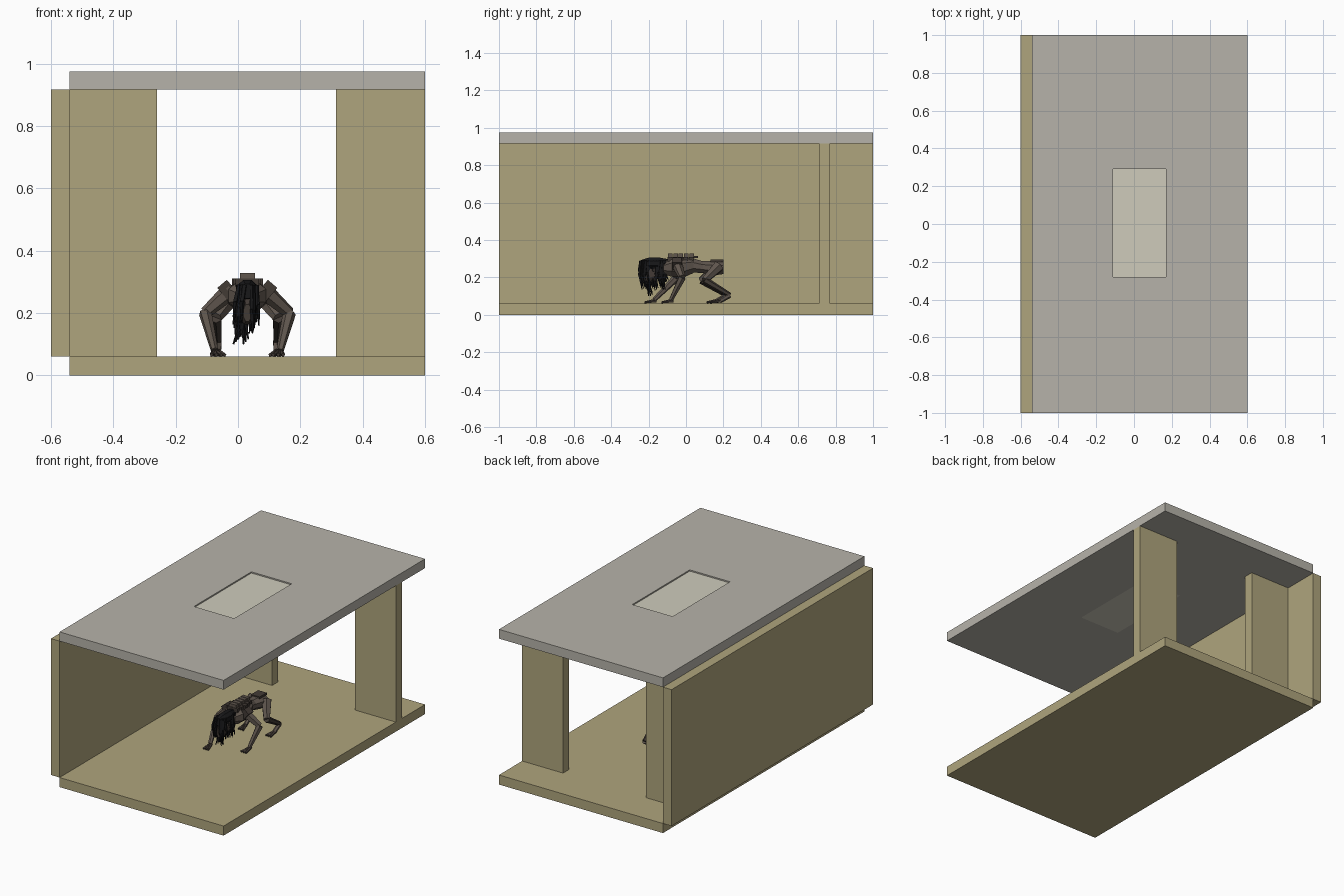
import bpy, bmesh, random
from mathutils import Vector, Matrix

random.seed(4)
cube = bpy.data.objects.get("Cube")
if cube:
    bpy.data.objects.remove(cube, do_unlink=True)


def material(name, rgb):
    m = bpy.data.materials.new(name)
    m.use_nodes = True
    col = (*rgb, 1)
    m.diffuse_color = col
    m.node_tree.nodes["Principled BSDF"].inputs["Base Color"].default_value = col
    return m


TAN = material("tan_plaster", (0.43, 0.375, 0.205))
GREY = material("grey_concrete", (0.47, 0.45, 0.40))
PANE = material("pale_pane", (0.62, 0.60, 0.50))
SKIN = material("brown_skin", (0.115, 0.092, 0.075))
DARK = material("dark_brown_hide", (0.055, 0.043, 0.036))
HAIR = material("black_hair", (0.009, 0.009, 0.010))


def finish(name, bm, mat):
    bmesh.ops.recalc_face_normals(bm, faces=bm.faces)
    me = bpy.data.meshes.new(name)
    bm.to_mesh(me)
    bm.free()
    me.materials.append(mat)
    ob = bpy.data.objects.new(name, me)
    bpy.context.collection.objects.link(ob)
    return ob


def box(name, x, y, z, mat):
    """Box from (low, high) ranges."""
    bm = bmesh.new()
    size = [b - a for a, b in (x, y, z)]
    mid = [(a + b) / 2 for a, b in (x, y, z)]
    bmesh.ops.create_cube(bm, size=1, matrix=Matrix.Translation(mid) @ Matrix.Diagonal((*size, 1)))
    return finish(name, bm, mat)


def add_limb(bm, a, b, r1, r2, sides=6):
    """Tapered prism between two points."""
    a, b = Vector(a), Vector(b)
    rot = (b - a).to_track_quat("Z", "Y").to_matrix().to_4x4()
    bmesh.ops.create_cone(bm, cap_ends=True, segments=sides, radius1=r1, radius2=r2,
                          depth=(b - a).length, matrix=Matrix.Translation((a + b) / 2) @ rot)


def chain(name, points, radii, mat, sides=6):
    """Jointed run of tapered prisms."""
    bm = bmesh.new()
    for i in range(len(points) - 1):
        add_limb(bm, points[i], points[i + 1], radii[i], radii[i + 1], sides)
    return finish(name, bm, mat)


def loft(name, sections, mat, sides=8):
    """Hull along y from sections (y, centre z, half width, half height)."""
    import math
    bm = bmesh.new()
    rings = []
    for y, z, w, h in sections:
        rings.append([bm.verts.new((CX + w * math.cos(t), y, z + h * math.sin(t)))
                      for t in (2 * math.pi * (i + 0.5) / sides for i in range(sides))])
    for r, s in zip(rings, rings[1:]):
        for i in range(sides):
            j = (i + 1) % sides
            bm.faces.new((r[i], r[j], s[j], s[i]))
    bm.faces.new(rings[0])
    bm.faces.new(rings[-1])
    return finish(name, bm, mat)


# Room: floor, side wall, two rear wall pieces
box("floor", (-0.54, 0.6), (-1, 1), (0, 0.06), TAN)
box("side_wall", (-0.6, -0.54), (-1, 1), (0.06, 0.917), TAN)
for side, span in (("right", (-0.54, -0.26)), ("left", (0.315, 0.6))):
    box("rear_wall_" + side, span, (0.71, 0.77), (0.06, 0.917), TAN)

# Roof framed around a skylight opening, with a pane set slightly lower
ROOF = (0.917, 0.975)
OX, OY = (-0.11, 0.17), (-0.28, 0.29)
bm = bmesh.new()
xs, ys = (-0.54, *OX, 0.6), (-1, *OY, 1)
grid = [[bm.verts.new((x, y, ROOF[0])) for y in ys] for x in xs]
for i in range(3):
    for j in range(3):
        if (i, j) != (1, 1):
            bm.faces.new((grid[i][j], grid[i + 1][j], grid[i + 1][j + 1], grid[i][j + 1]))
ext = bmesh.ops.extrude_face_region(bm, geom=bm.faces[:])
top = [v for v in ext["geom"] if isinstance(v, bmesh.types.BMVert)]
bmesh.ops.translate(bm, verts=top, vec=(0, 0, ROOF[1] - ROOF[0]))
bmesh.ops.dissolve_limit(bm, angle_limit=0.01, verts=bm.verts, edges=bm.edges)
finish("roof", bm, GREY)
box("skylight_pane", OX, OY, (ROOF[0], 0.967), PANE)

# Crawling creature: torso, waist and hips
CX = 0.03
loft("torso", [(-0.12, 0.25, 0.035, 0.035), (-0.08, 0.255, 0.065, 0.055),
               (-0.01, 0.255, 0.07, 0.058), (0.04, 0.265, 0.05, 0.045)], SKIN)
loft("waist_and_hips", [(0.03, 0.265, 0.045, 0.042), (0.09, 0.255, 0.038, 0.034),
                        (0.15, 0.25, 0.055, 0.042), (0.2, 0.25, 0.045, 0.035)], SKIN)

# Overlapping plates along the back
for i in range(5):
    y = -0.1 + i * 0.029
    w = 0.05 - 0.006 * abs(i - 2)
    box("back_plate", (CX - w, CX + w), (y, y + 0.025), (0.285, 0.31), DARK)
    box("spine_ridge", (CX - 0.024, CX + 0.024), (y + 0.003, y + 0.027), (0.305, 0.328), SKIN)
box("spine_spur", (CX - 0.008, CX + 0.008), (0.03, 0.065), (0.305, 0.315), DARK)
box("rump_plate", (CX - 0.03, CX + 0.03), (0.13, 0.2), (0.282, 0.295), DARK)

# Legs, staggered front to back on each side
for side, s, step in (("right", -1, -0.09), ("left", 1, 0.0)):
    def p(x, y, z):
        return (CX + s * x, y, z)
    hand = -0.08 + step
    elbow = p(0.135, -0.02 + step / 3, 0.2)
    chain("upper_arm_" + side, [p(0.05, -0.05, 0.275), elbow], [0.03, 0.019], SKIN)
    chain("forearm_" + side, [elbow, p(0.105, hand, 0.08)], [0.021, 0.012], SKIN)
    shoulder = box("shoulder_plate_" + side, (-0.02, 0.02), (-0.025, 0.025), (-0.028, 0.028), DARK)
    shoulder.location = p(0.063, -0.05, 0.272)
    shoulder.rotation_euler = (0, s * 0.7, 0)
    knee = p(0.10, 0.10 + step / 5, 0.185)
    heel = p(0.095, 0.235 + step / 5, 0.105)
    chain("thigh_" + side, [p(0.045, 0.175, 0.26), knee], [0.032, 0.02], SKIN)
    chain("shin_" + side, [knee, heel], [0.02, 0.013], DARK)
    foot = 0.18 + step / 5
    chain("hind_foot_" + side, [heel, p(0.095, foot, 0.072)], [0.014, 0.012], SKIN)
    # Fingers and toes
    for label, y, x in (("hand", hand, 0.105), ("toes", foot, 0.095)):
        bm = bmesh.new()
        for k in (-1, 0, 1):
            add_limb(bm, p(x, y + 0.01, 0.076), p(x - 0.006 + k * 0.016, y - 0.05, 0.066), 0.011, 0.006, 5)
        finish(label + "_" + side, bm, DARK)

# Neck and head hanging forward
chain("neck", [(CX, -0.1, 0.255), (CX, -0.16, 0.24)], [0.028, 0.022], SKIN)
loft("head", [(-0.235, 0.2, 0.014, 0.03), (-0.21, 0.21, 0.028, 0.05),
              (-0.16, 0.23, 0.033, 0.05), (-0.13, 0.24, 0.022, 0.03)], DARK)
loft("hair_cap", [(-0.24, 0.27, 0.018, 0.025), (-0.2, 0.275, 0.034, 0.033),
                  (-0.14, 0.275, 0.036, 0.033), (-0.1, 0.28, 0.022, 0.02)], HAIR)

# Long hanging strands of hair
bm = bmesh.new()
for i in range(80):
    y = random.uniform(-0.245, -0.11)
    x = CX + random.choice((-1, 1)) * random.uniform(0.008, 0.036)
    tip = random.uniform(0.13, 0.2)
    drift = random.uniform(-0.02, 0.008)
    mid = (x + drift / 2, y - 0.006, (0.285 + tip) / 2)
    add_limb(bm, (x * 0.85 + CX * 0.15, y, 0.29), mid, 0.006, 0.008, 4)
    add_limb(bm, mid, (x + drift, y + random.uniform(-0.01, 0.02), tip), 0.008, 0.002, 4)
for i in range(7):
    x = CX - 0.045 + i * 0.008
    add_limb(bm, (CX - 0.01, -0.21, 0.2), (x, -0.2 + 0.01 * (i % 3), 0.1 + 0.008 * (i % 4)), 0.008, 0.003, 4)
finish("hair_strands", bm, HAIR)
